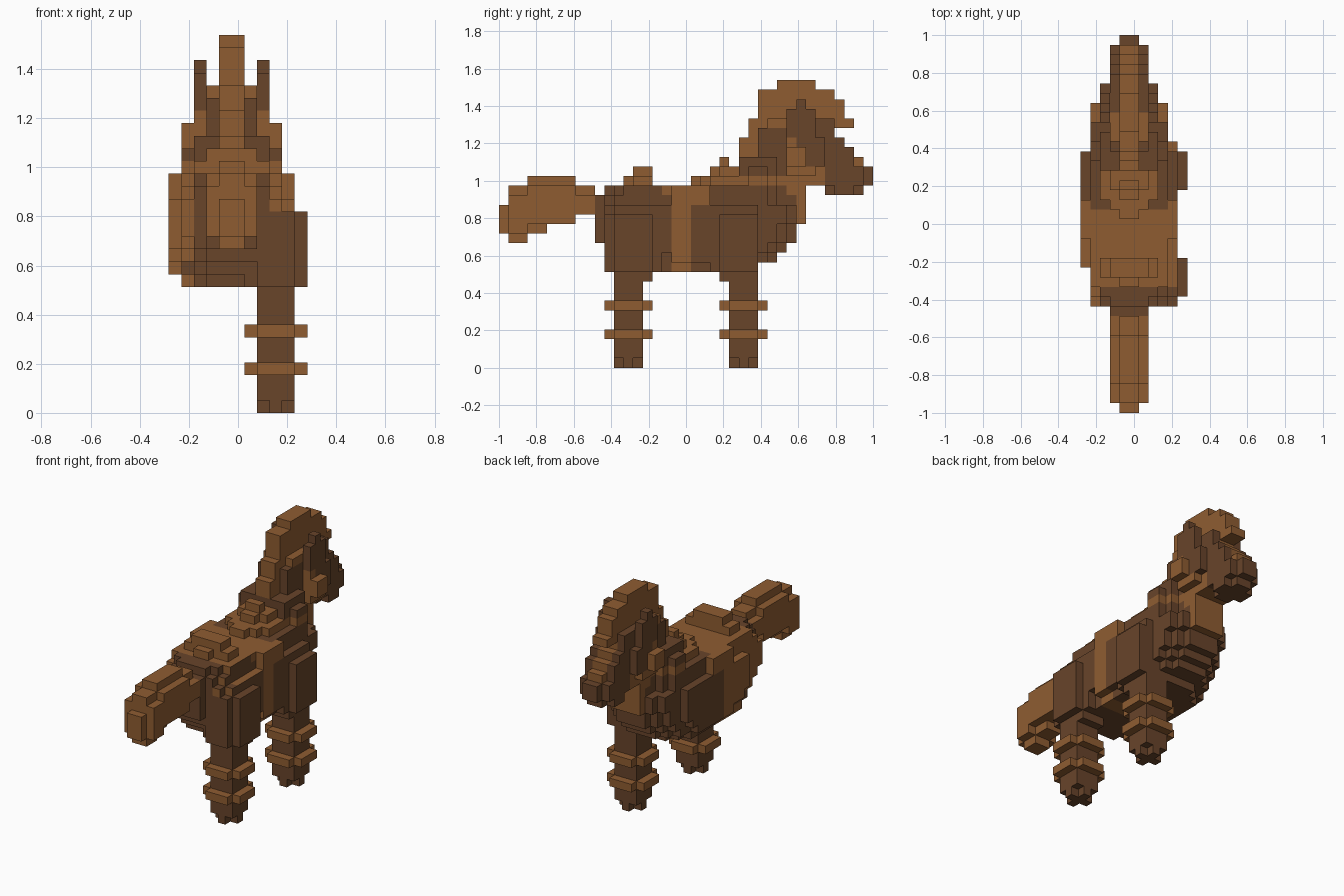
import bpy, bmesh
from mathutils import Vector

cube = bpy.data.objects.get("Cube")
if cube:
    bpy.data.objects.remove(cube, do_unlink=True)

U = 2 / 39                      # edge length of one block
ORIGIN = Vector((5.5, 19.5, 0))  # grid cell coordinates of the world origin


def material(name, rgb):
    m = bpy.data.materials.new(name)
    m.use_nodes = True
    m.diffuse_color = (*rgb, 1)
    bsdf = m.node_tree.nodes["Principled BSDF"]
    bsdf.inputs["Base Color"].default_value = (*rgb, 1)
    bsdf.inputs["Roughness"].default_value = 0.9
    return m


MATS = [material("chestnut_brown", (0.275, 0.108, 0.031)),
        material("dark_brown", (0.138, 0.058, 0.023))]
BROWN, DARK = 0, 1

# direction of a neighbour block -> corners of the face between them
SIDES = {
    (1, 0, 0): ((1, 0, 0), (1, 1, 0), (1, 1, 1), (1, 0, 1)),
    (-1, 0, 0): ((0, 0, 0), (0, 0, 1), (0, 1, 1), (0, 1, 0)),
    (0, 1, 0): ((0, 1, 0), (0, 1, 1), (1, 1, 1), (1, 1, 0)),
    (0, -1, 0): ((0, 0, 0), (1, 0, 0), (1, 0, 1), (0, 0, 1)),
    (0, 0, 1): ((0, 0, 1), (1, 0, 1), (1, 1, 1), (0, 1, 1)),
    (0, 0, -1): ((0, 0, 0), (0, 1, 0), (1, 1, 0), (1, 0, 0)),
}


def blocks(name, boxes, colour):
    """Join boxes (x0, x1, y0, y1, z0, z1 in blocks) into one stepped shell."""
    cells = {(x, y, z) for x0, x1, y0, y1, z0, z1 in boxes
             for x in range(x0, x1) for y in range(y0, y1) for z in range(z0, z1)}
    bm = bmesh.new()
    for c in sorted(cells):
        for d, quad in SIDES.items():
            if tuple(a + b for a, b in zip(c, d)) in cells:
                continue
            f = bm.faces.new([bm.verts.new((Vector(c) + Vector(q) - ORIGIN) * U) for q in quad])
            f.material_index = colour(*c, d) if callable(colour) else colour
    bmesh.ops.remove_doubles(bm, verts=bm.verts, dist=1e-5)
    me = bpy.data.meshes.new(name)
    bm.to_mesh(me)
    bm.free()
    for m in MATS:
        me.materials.append(m)
    ob = bpy.data.objects.new(name, me)
    bpy.context.collection.objects.link(ob)


def both(x0, x1, *rest):
    """A box and its mirror image across the body's middle plane."""
    return [(x0, x1, *rest), (10 - x1, 10 - x0, *rest)]


def rounded(half, y0, y1, z0, z1, n):
    """A slab centred on the body with n steps cut from each corner."""
    return [(5 - half + i, 5 + half - i, y0 + n - i, y1 - n + i, z0, z1)
            for i in range(n + 1)]


def patch(y, z, cy, cz, ry, rz):
    """True inside a rounded patch of the coat."""
    return abs((y + .5 - cy) / ry) ** 4 + abs((z + .5 - cz) / rz) ** 4 < 1


def coat(x, y, z, d):
    rump = (x >= 2 or z == 11) and patch(y, z, 13.8, 13.5, 4.4, 5.6)
    if rump and (d[2] > 0 and y >= 13 and z > 15 or d[1] < 0 and z > 15 and x >= 8):
        rump = False
    shoulder = patch(y, z, 25.6, 14, 5.6, 5.2)
    return DARK if rump or shoulder else BROWN


def neck_coat(x, y, z, d):
    upper = patch(y, z, 27.8, 22.5, 2.9, 2.8)
    return DARK if upper or patch(y, z, 25.6, 14, 5.6, 5.2) else BROWN


def head_coat(x, y, z, d):
    if y >= 34:
        blaze = 4 <= x < 6 and z >= 21
        return BROWN if blaze else DARK
    crown = y >= 31 and z >= 23 or y >= 32 and z >= 21
    nape = y < 30 and 20 <= z < 25
    return DARK if crown or nape else BROWN


# Barrel: slabs that lengthen upward into a rounded rump and stepped chest
barrel = []
for z, back, front in ((10, 13, 27), (11, 12, 29), (12, 11, 30), (13, 10, 31),
                       (14, 10, 31), (15, 10, 32), (16, 10, 32)):
    barrel += rounded(4, back, front, z, z + 1, 2)
barrel += [(0, 10, 18, 25, 11, 12), (0, 10, 16, 26, 12, 13), (0, 10, 15, 27, 13, 17),
           (1, 9, 11, 28, 14, 17), (3, 7, 10, 31, 17, 18), (3, 7, 26, 32, 17, 19)]
barrel += rounded(4, 11, 29, 17, 18, 1) + rounded(4, 11, 29, 18, 19, 2)
blocks("body", barrel, coat)

# Saddle: seat, cantle, pommel and side flaps
blocks("saddle", [
    (2, 8, 14, 24, 18, 19), (4, 6, 13, 14, 19, 20), (3, 7, 14, 16, 19, 21),
    (2, 8, 14, 16, 19, 20),
    (4, 6, 20, 21, 19, 20), (3, 7, 21, 25, 19, 20), (2, 8, 22, 25, 19, 20),
    (4, 6, 22, 23, 20, 21), (3, 7, 23, 25, 20, 21), (4, 6, 23, 24, 21, 22),
] + both(0, 2, 18, 22, 17, 19) + both(1, 2, 16, 18, 17, 19), BROWN)

# Tail: thick plume, narrower along its upper and lower edges
blocks("tail", [
    (4, 6, 0, 1, 14, 17), (4, 6, 1, 3, 13, 19), (3, 7, 1, 3, 14, 18),
    (4, 6, 3, 8, 15, 20), (4, 6, 3, 5, 14, 20),
    (3, 7, 3, 8, 15, 19), (4, 6, 8, 10, 16, 19), (3, 7, 8, 10, 16, 18),
    (3, 7, 10, 12, 16, 18),
], BROWN)

# Hind and front leg on the model's left, with two bands each
for label, y, inner in (("hind", 12, 12), ("front", 24, 23)):
    blocks(label + "_leg", [
        (7, 10, y, y + 3, 1, 10),
        (8, 9, y, y + 3, 0, 1), (7, 10, y + 1, y + 2, 0, 1),
        (7, 10, inner, inner + 4, 9, 10),
    ], DARK)
    blocks(label + "_thigh", [
        (6, 11, inner, inner + 4, 10, 16),
        (7, 10, inner - 1, inner + 5 - (label == "front"), 10, 16),
        (6, 10, inner, inner + 4, 16, 17),
    ], coat)
    for i, z in enumerate((3, 6)):
        blocks(f"{label}_leg_band_{i + 1}", [
            (6, 11, y, y + 3, z, z + 1), (7, 10, y - 1, y + 4, z, z + 1),
        ], BROWN)

# Neck rising from the shoulders
blocks("neck", [
    (1, 9, 26, 28, 17, 21), (2, 8, 24, 29, 17, 20), (2, 8, 25, 29, 20, 22),
    (3, 7, 26, 32, 18, 22), (3, 7, 27, 31, 22, 25),
], neck_coat)

# Head with cheeks and a stepped muzzle
blocks("head", [
    (3, 7, 28, 35, 19, 26), (2, 8, 30, 33, 20, 24), (2, 8, 33, 34, 21, 24),
    (2, 8, 31, 33, 24, 26),
    (3, 7, 34, 36, 19, 24), (3, 7, 36, 37, 19, 23), (3, 7, 37, 38, 19, 21),
    (4, 6, 34, 38, 18, 19), (3, 7, 35, 37, 18, 19),
    (4, 6, 37, 38, 21, 22), (4, 6, 38, 39, 19, 21),
], head_coat)
blocks("cheek_rings", both(1, 3, 30, 32, 21, 23), BROWN)
blocks("ears", both(2, 3, 31, 32, 24, 28) + both(2, 3, 30, 33, 24, 27), DARK)

# Mane: a tall fin arching from the withers over the forehead
blocks("mane", [
    (4, 6, 25, 27, 20, 24), (4, 6, 26, 28, 22, 26), (4, 6, 27, 35, 24, 29),
    (4, 6, 29, 33, 29, 30), (4, 6, 35, 36, 25, 28), (4, 6, 36, 37, 25, 26),
], BROWN)
